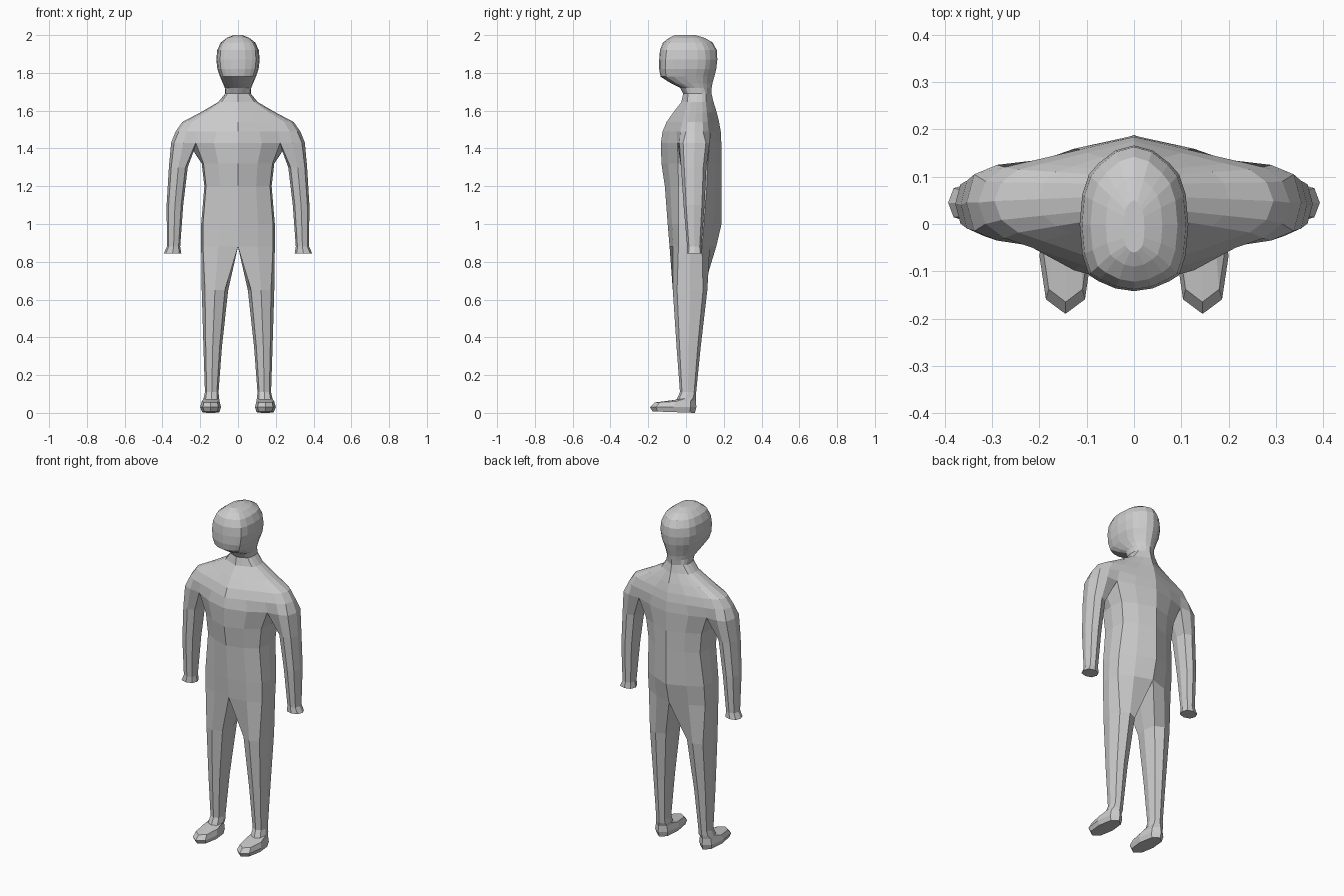
import bpy, bmesh

if "Cube" in bpy.data.objects:
    bpy.data.objects.remove(bpy.data.objects["Cube"])

bm = bmesh.new()


def verts(points):
    return [bm.verts.new(p) for p in points]


def loft(rings, closed):
    n = len(rings[0])
    for a, b in zip(rings, rings[1:]):
        for i in range(n if closed else n - 1):
            j = (i + 1) % n
            bm.faces.new((a[i], a[j], b[j], b[i]))


def octagon(x0, x1, y0, y1, z_front, z_back=None, k=0.75):
    """Limb section, ordered front-inner, front, front-outer ... inner."""
    z_back = z_front if z_back is None else z_back
    cx, cy, rx, ry = (x0 + x1) / 2, (y0 + y1) / 2, (x1 - x0) / 2, (y1 - y0) / 2
    dirs = [(-k, -k), (0, -1), (k, -k), (1, 0), (k, k), (0, 1), (-k, k), (-1, 0)]
    return [(cx + u * rx, cy + v * ry, z_front + (z_back - z_front) * (v + 1) / 2)
            for u, v in dirs]


def half_waist(z, w, f, sf, sb, b, z_side=None):
    """Half torso section: front centre, around the side, back centre."""
    m = (sf + sb) / 2
    return [(0, f, z), (.54 * w, f + .4 * (sf - f), z), (.95 * w, sf, z),
            (w, m, z_side or z),
            (.95 * w, sb, z), (.54 * w, b + .45 * (sb - b), z), (0, b, z)]


def half_upper(z, w, f, sf, sb, b, p=1.0):
    """Half section of shoulders, neck and head."""
    m = (sf + sb) / 2
    fr = [(x * w, f + (sf - f) * (x / .83) ** p, z) for x in (0, .34, .65, .83)]
    bk = [(x * w, b + (sb - b) * (x / .83) ** p, z) for x in (.83, .65, .34, 0)]
    return fr + [(.95 * w, sf + .4 * (m - sf), z), (w, m, z),
                 (.95 * w, sb + .4 * (m - sb), z)] + bk


# Trunk, from crotch to armpit
trunk = [verts(half_waist(*r)) for r in (
    (.88, .195, -.087, -.04, .085, .16),
    (1.0, .195, -.097, -.04, .095, .188),
    (1.2, .178, -.112, -.04, .11, .188),
    (1.32, .192, -.13, -.042, .115, .188),
    (1.43, .235, -.133, -.045, .125, .187, 1.385))]
loft(trunk, False)
hip, chest = trunk[0], trunk[-1]

# Leg and foot
leg = [hip + verts([(0, .035, .88)])]
leg += [verts(octagon(*r)) for r in (
    (.052, .192, -.07, .113, .65),
    (.085, .183, -.05, .078, .35),
    (.103, .175, -.032, .054, .11),
    (.100, .182, -.05, .052, .07, .085),
    (.097, .192, -.165, .052, .055, .065),
    (.090, .200, -.19, .055, .03, .03),
    (.098, .190, -.178, .047, .008, 0))]
loft(leg, True)
bm.faces.new(leg[-1])

# Arm, sharing the armpit with the trunk
cap = verts(octagon(.225, .354, -.035, .125, 1.43)[1:6])
arm = [[chest[2]] + cap + [chest[4], chest[3]]]
arm += [verts(octagon(*r)) for r in (
    (.266, .366, -.026, .108, 1.30),
    (.290, .378, -.013, .098, 1.10),
    (.306, .376, .006, .082, .88),
    (.300, .393, .004, .086, .845))]
loft(arm, True)
bm.faces.new(arm[-1])

# Shoulders and neck
upper = [chest[:3] + cap + chest[4:]]
upper += [verts(half_upper(*r)) for r in (
    (1.49, .330, -.124, -.03, .12, .184),
    (1.54, .295, -.103, -.018, .115, .175),
    (1.59, .200, -.068, -.005, .11, .163),
    (1.645, .105, -.025, .008, .105, .146),
    (1.69, .068, -.015, .01, .105, .135))]

# Head
upper += [verts(half_upper(*r, 2.0)) for r in (
    (1.72, .070, -.03, .0, .095, .136),
    (1.745, .080, -.08, -.05, .09, .14),
    (1.78, .095, -.135, -.105, .09, .15),
    (1.82, .109, -.142, -.11, .10, .16),
    (1.87, .115, -.142, -.108, .105, .166),
    (1.92, .110, -.138, -.103, .10, .163),
    (1.96, .092, -.122, -.09, .085, .142),
    (1.985, .060, -.09, -.065, .06, .10),
    (2.0, .022, -.06, -.045, .03, .05))]
loft(upper, False)
bm.faces.new(upper[-1])

# Mirror the half figure into one closed body
bmesh.ops.mirror(bm, geom=bm.verts[:] + bm.edges[:] + bm.faces[:],
                 axis='X', merge_dist=0.0005)
bmesh.ops.remove_doubles(bm, verts=bm.verts[:], dist=0.0003)
bmesh.ops.recalc_face_normals(bm, faces=bm.faces[:])

mesh = bpy.data.meshes.new("body")
bm.to_mesh(mesh)
bm.free()
bpy.context.collection.objects.link(bpy.data.objects.new("body", mesh))
